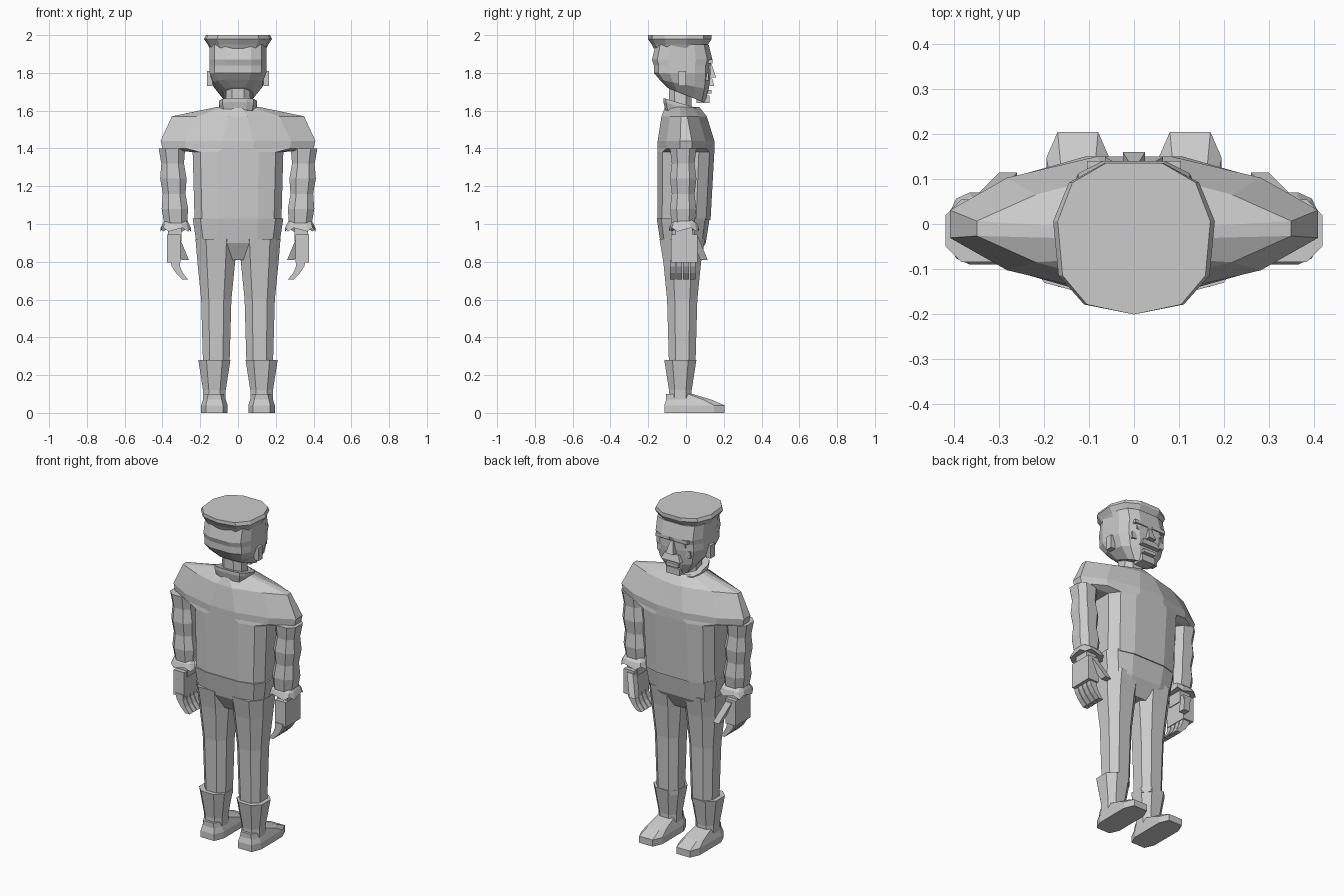
import bpy
import bmesh
from math import copysign, cos, pi, sin

cube = bpy.data.objects.get("Cube")
if cube:
    bpy.data.objects.remove(cube, do_unlink=True)

# One plain colour throughout
grey = bpy.data.materials.new("plain_grey")
grey.use_nodes = True
tone = (.6, .6, .6, 1)
grey.diffuse_color = tone
grey.node_tree.nodes["Principled BSDF"].inputs["Base Color"].default_value = tone


def outline(sides, power):
    """Unit superellipse: a low power is boxy, a high power is pointed."""
    turn = pi / sides if sides % 2 == 0 else 0
    angles = [2 * pi * i / sides + turn - pi / 2 for i in range(sides)]
    points = [(copysign(abs(cos(a)) ** power, cos(a)),
               copysign(abs(sin(a)) ** power, sin(a))) for a in angles]
    reach = max(x for x, y in points)
    return [(x / reach, y / reach) for x, y in points]


def ring(shape, z, width, depth, y=0, x=0, tilt=0):
    """Horizontal section with half width and half depth, sloped along y."""
    return [(x + width * u, y + depth * v, z + tilt * (y + depth * v))
            for u, v in shape]


def skin(name, rings, x=0, y=0, side=1):
    """Join a stack of rings into one closed flat-shaded part."""
    bm = bmesh.new()
    rows = [[bm.verts.new((side * (x + u), y + v, z)) for u, v, z in points]
            for points in rings]
    count = len(rows[0])
    for lower, upper in zip(rows, rows[1:]):
        for i in range(count):
            j = (i + 1) % count
            bm.faces.new((lower[i], lower[j], upper[j], upper[i]))
    bm.faces.new(rows[0])
    bm.faces.new(rows[-1])
    bmesh.ops.recalc_face_normals(bm, faces=bm.faces)
    mesh = bpy.data.meshes.new(name)
    bm.to_mesh(mesh)
    bm.free()
    mesh.materials.append(grey)
    obj = bpy.data.objects.new(name, mesh)
    bpy.context.collection.objects.link(obj)


def stack(name, shape, sections, x=0, y=0, side=1):
    skin(name, [ring(shape, *section) for section in sections], x, y, side)


def block(name, centre, size, taper=1, side=1):
    """Small box, optionally narrower at the top."""
    x, y, z = centre
    width, depth, height = (length / 2 for length in size)
    stack(name, box, [(z - height, width, depth),
                      (z + height, width * taper, depth * taper)], x, y, side)


box = outline(4, 0)
octagon = outline(8, .8)
rounded = outline(12, .6)
lens = outline(12, 1.2)
ridge = outline(12, 1.5)

# Jacket: upright trunk opening out into pointed shoulders
skin("jacket", [
    ring(rounded, 1.02, .23, .14, -.01),
    ring(rounded, 1.38, .24, .15),
    ring(lens, 1.4, .4, .15),
    ring(lens, 1.44, .41, .15),
    ring(ridge, 1.57, .35, .12, -.01),
    ring(ridge, 1.62, .11, .09, -.02),
])

# Seat of the trousers, collar and neck
stack("hips", rounded, [(.81, .2, .07), (.9, .22, .12), (1.03, .24, .14)], y=-.015)
stack("collar", rounded, [(height, width, width - .01, 0, 0, -.3)
                          for height, width in ((1.58, .09), (1.62, .1), (1.64, .1))],
      y=-.03)
stack("neck", octagon, [(1.58, .07, .06), (1.76, .06, .06)], y=-.03)

# Head with a slanting jaw line
stack("head", rounded, [
    (1.69, .08, .1, .02, 0, -.4), (1.74, .13, .13, .01, 0, -.2),
    (1.8, .15, .15), (1.84, .15, .15), (1.87, .15, .16), (1.95, .15, .14)], y=-.02)
block("nose", (0, .12, 1.81), (.05, .08, .07), taper=.4)
block("moustache", (0, .11, 1.75), (.13, .08, .04), taper=.7)
block("lower_lip", (0, .1, 1.7), (.08, .07, .02))
block("chin", (0, .09, 1.66), (.09, .07, .04))

# Flat cap with a flared rim and a point on its centre line
peaked = outline(11, .8)
stack("cap", peaked, [(1.93, .15, .14), (1.95, .16, .15),
                      (1.98, .18, .17), (2, .17, .17)], y=-.03)

for side, label in ((1, "left_"), (-1, "right_")):
    # Ear, brow, eye and cheek
    block(label + "ear", (.15, -.02, 1.77), (.03, .04, .08), side=side)
    block(label + "brow", (.06, .11, 1.86), (.09, .06, .02), side=side)
    block(label + "eye", (.06, .1, 1.83), (.05, .06, .02), side=side)
    block(label + "cheek", (.08, .09, 1.78), (.06, .06, .04), side=side)

    # Sleeve with soft creases, leaning out towards the shoulder
    creases = [(1 + .08 * i, .06 + .01 * (i % 2), .06 + .01 * (i % 2), 0, i / 250)
               for i in range(6)]
    stack(label + "sleeve", octagon, creases, .33, -.015, side)

    # Ragged cuff: every other corner of the hem is raised
    hem = [(u, v, z + .02 * (i % 2))
           for i, (u, v, z) in enumerate(ring(rounded, .96, .08, .08))]
    skin(label + "cuff", [hem, ring(rounded, 1, .07, .07), ring(rounded, 1.02, .06, .05)],
         .33, -.01, side)

    # Hand with curled fingers and a thumb
    block(label + "wrist", (.335, -.01, .95), (.07, .09, .08), side=side)
    block(label + "palm", (.34, -.01, .87), (.07, .14, .15), side=side)
    for finger in range(4):
        joints = [(.81 - k * .035, .025 - k / 300, .015, 0, -k * k / 160)
                  for k in range(4)]
        stack(f"{label}finger_{finger + 1}", box, joints,
              .335, finger * .035 - .07, side)
    thumb = [(.93 - k * .04, .02, .02, k / 60, -k / 60) for k in range(4)]
    stack(label + "thumb", box, thumb, .33, .045, side)

    # Trouser leg, boot shaft and shoe
    stack(label + "leg", octagon, [
        (.25, .07, .07), (.6, .08, .08), (.8, .1, .1), (.92, .11, .12)],
        .115, -.02, side)
    stack(label + "boot", octagon, [
        (.05, .06, .06), (.12, .06, .06), (.28, .085, .085)], .125, -.03, side)
    stack(label + "shoe", outline(8, .5), [
        (0, .07, .16), (.04, .07, .16), (.07, .06, .12, -.03), (.1, .05, .07, -.08)],
        .125, .045, side)
